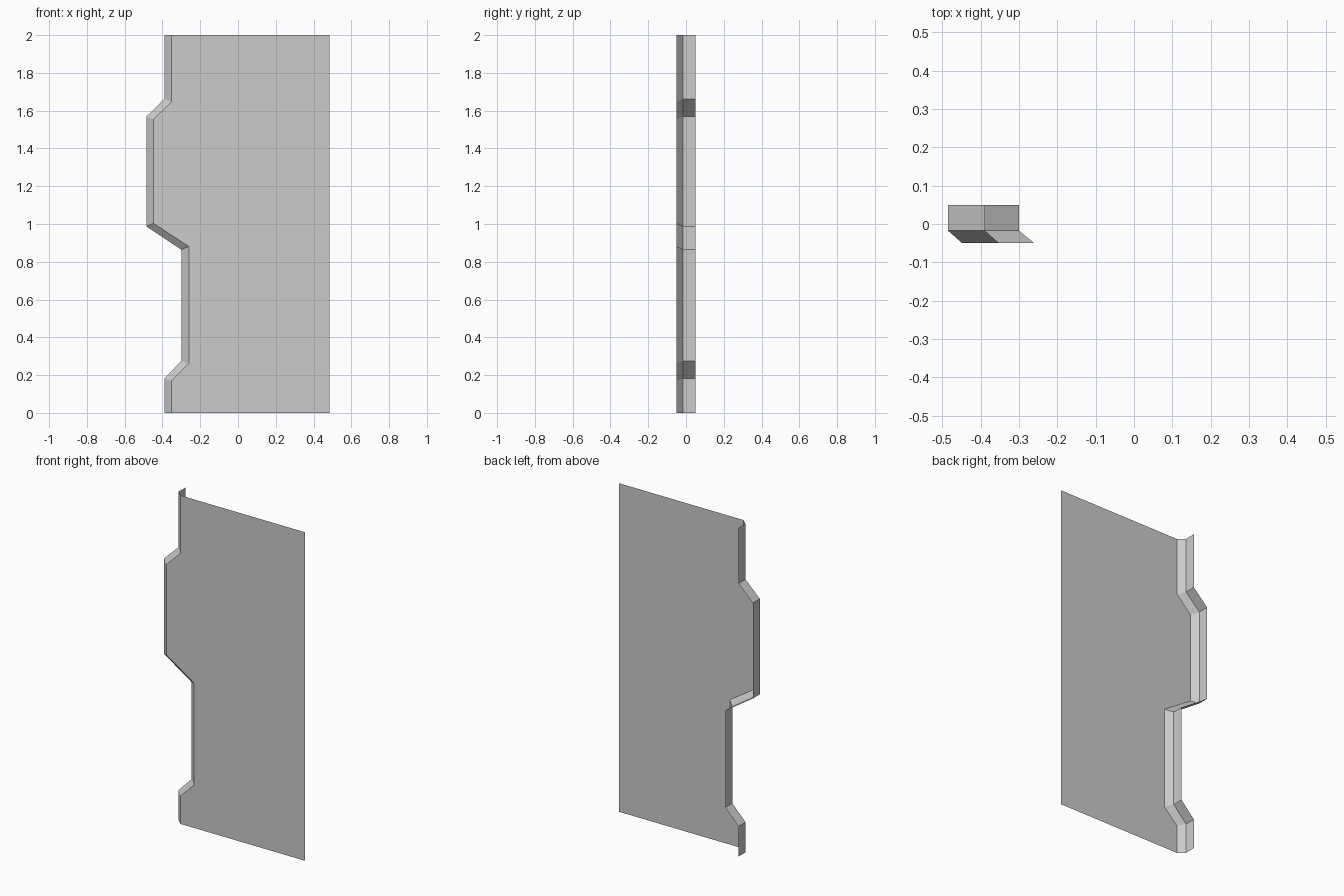
import bpy, bmesh

if "Cube" in bpy.data.objects:
    bpy.data.objects.remove(bpy.data.objects["Cube"])

# Stepped left edge: (x, z) of the return flange and of the inset front face
outer = [(-0.389, 0), (-0.389, 0.183), (-0.30, 0.275), (-0.30, 0.864),
         (-0.485, 0.987), (-0.485, 1.569), (-0.389, 1.662), (-0.389, 2)]
inner = [(-0.352, 0), (-0.352, 0.17), (-0.26, 0.262), (-0.26, 0.881),
         (-0.448, 1.004), (-0.448, 1.553), (-0.352, 1.648), (-0.352, 2)]
FRONT, BEND, BACK, RIGHT = -0.05, -0.017, 0.05, 0.485

bm = bmesh.new()


def edge_line(profile, y):
    return [bm.verts.new((x, y, z)) for x, z in profile]


front = edge_line(inner, FRONT)
bend = edge_line(outer, BEND)
back = edge_line(outer, BACK)

# Chamfer strip and return flange along the stepped edge
for a, b in ((front, bend), (bend, back)):
    for i in range(len(a) - 1):
        bm.faces.new((a[i], a[i + 1], b[i + 1], b[i]))

# Flat front sheet, open at the back and on the right
right = edge_line([(RIGHT, 2), (RIGHT, 0)], FRONT)
sheet = bm.faces.new((front + right)[::-1])
bm.normal_update()
if sheet.normal.y > 0:
    sheet.normal_flip()

mesh = bpy.data.meshes.new("wall_panel")
bm.to_mesh(mesh)
bm.free()
panel = bpy.data.objects.new("wall_panel", mesh)
bpy.context.collection.objects.link(panel)
